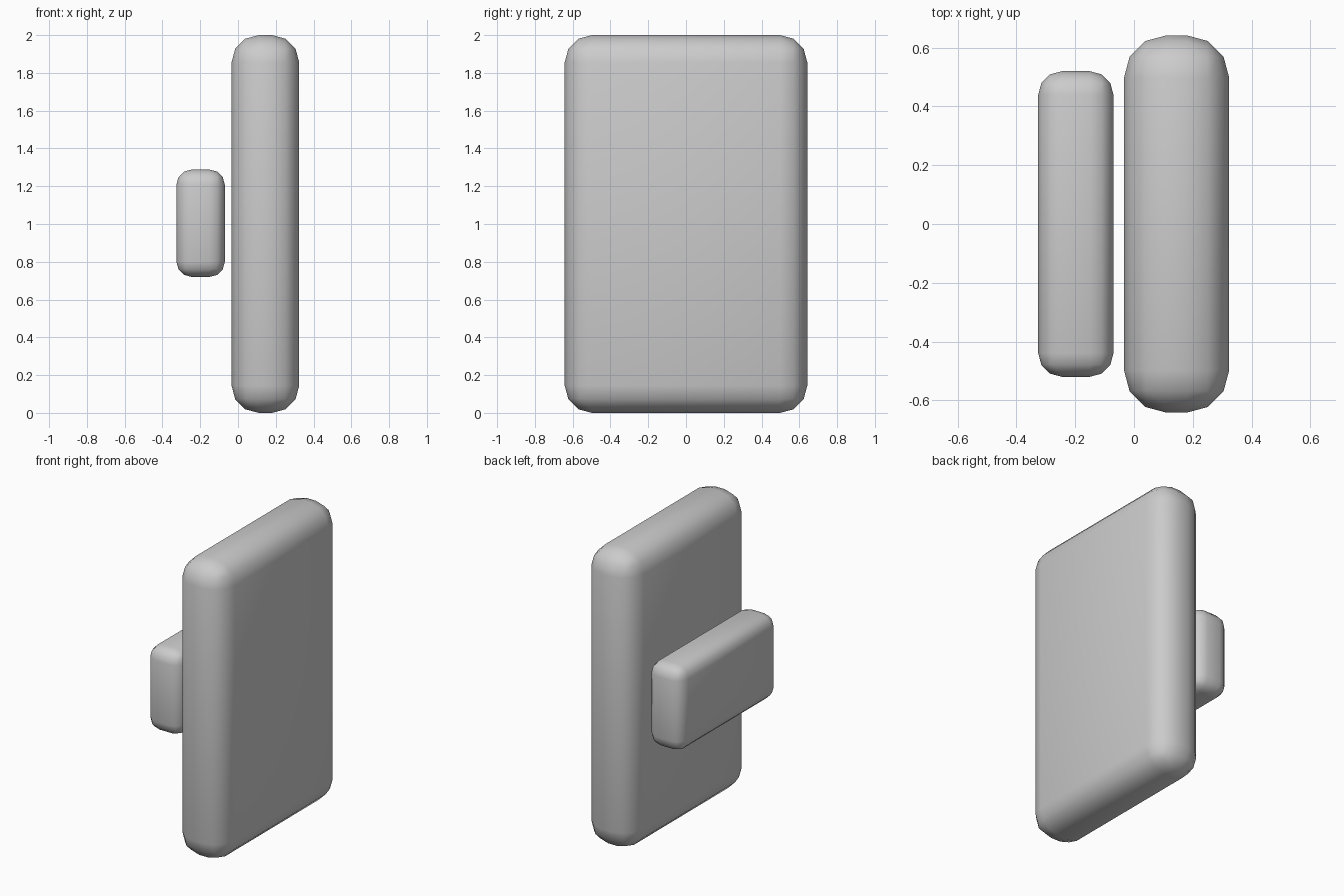
import bpy

if "Cube" in bpy.data.objects:
    bpy.data.objects.remove(bpy.data.objects["Cube"])


def rounded_slab(name, center, size, radius):
    """Box with three-segment rounded edges and smooth shading."""
    bpy.ops.mesh.primitive_cube_add(size=1, location=center)
    ob = bpy.context.object
    ob.name = name
    ob.scale = size
    bpy.ops.object.transform_apply(location=False, rotation=False, scale=True)
    bevel = ob.modifiers.new("rounding", 'BEVEL')
    bevel.width = radius
    bevel.segments = 3
    bevel.limit_method = 'NONE'
    bpy.ops.object.shade_smooth()
    return ob


# Tall main panel
rounded_slab("main_panel", (0.145, 0, 1.0), (0.358, 1.284, 2.0), 0.144)

# Small floating panel on the left side
rounded_slab("small_panel", (-0.198, 0, 1.004), (0.256, 1.04, 0.568), 0.08)
